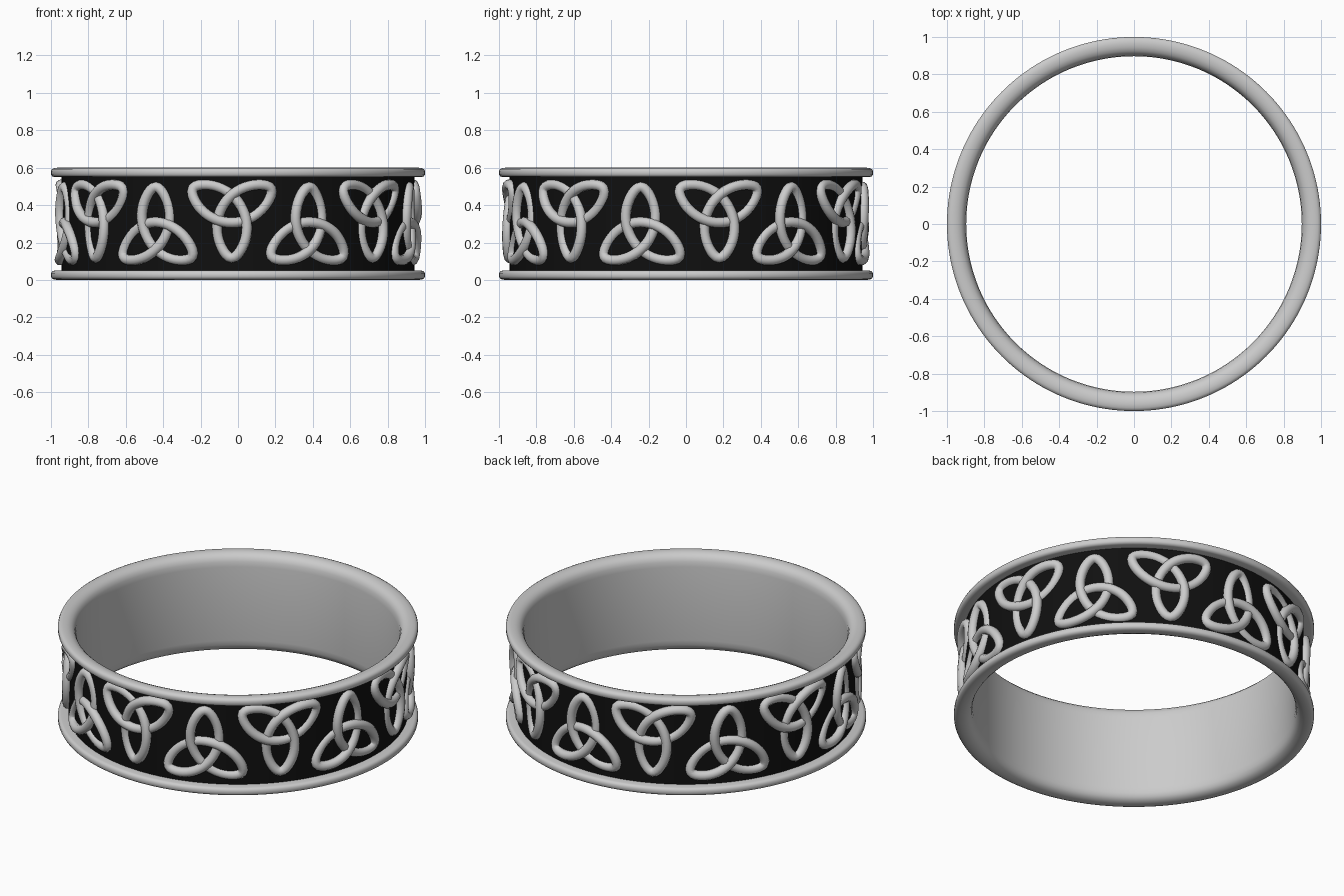
import bpy, bmesh, math
from mathutils import Vector

if "Cube" in bpy.data.objects:
    bpy.data.objects.remove(bpy.data.objects["Cube"])

SEG = 160


def lathe(name, profile, closed):
    """Revolve an (r, z) profile around the z axis."""
    bm = bmesh.new()
    rings = []
    for i in range(SEG):
        a = 2 * math.pi * i / SEG
        rings.append([bm.verts.new((r * math.cos(a), r * math.sin(a), z)) for r, z in profile])
    n = len(profile)
    for i in range(SEG):
        p, q = rings[i], rings[(i + 1) % SEG]
        for j in range(n if closed else n - 1):
            k = (j + 1) % n
            bm.faces.new((p[j], q[j], q[k], p[k]))
    if closed:
        bmesh.ops.recalc_face_normals(bm, faces=bm.faces)
    me = bpy.data.meshes.new(name)
    bm.to_mesh(me)
    bm.free()
    ob = bpy.data.objects.new(name, me)
    bpy.context.collection.objects.link(ob)
    bpy.ops.object.select_all(action='DESELECT')
    ob.select_set(True)
    bpy.context.view_layer.objects.active = ob
    bpy.ops.object.shade_smooth_by_angle(angle=math.radians(40))
    return ob


# Ring body: plain inner wall, rounded rims, recessed channel outside
lower = [(0.935, 0.05), (0.982, 0.05), (0.993, 0.046), (1.0, 0.036), (1.0, 0.018),
         (0.995, 0.008), (0.983, 0.002), (0.965, 0.0), (0.945, 0.002),
         (0.925, 0.010), (0.91, 0.024), (0.901, 0.045), (0.897, 0.075)]
upper = [(r, 0.6 - z) for r, z in reversed(lower)]
lathe("ring_body", lower + upper, True)

# Black enamel band in the channel
black = bpy.data.materials.new("black_enamel")
black.diffuse_color = (0.005, 0.005, 0.005, 1)
black.use_nodes = True
black.node_tree.nodes["Principled BSDF"].inputs["Base Color"].default_value = black.diffuse_color
band = lathe("black_band", [(0.943, 0.045), (0.943, 0.555)], False)
band.data.materials.append(black)


def knot_path(n=28, d=0.74, size=0.247):
    """Three-lobed knot centreline: three arcs joined at softened tips."""
    s = math.sqrt(1 - 0.75 * d * d)
    half = math.radians(210) - math.atan2(s, -d * math.cos(math.pi / 6))
    pts = []
    for k in range(3):
        turn = -k * 2 * math.pi / 3
        c = math.radians(30) + turn
        for i in range(n):
            a = math.radians(210) + turn + half * (2 * i / n - 1)
            pts.append(Vector((d * math.cos(c) + math.cos(a), d * math.sin(c) + math.sin(a))))
    m = len(pts)
    for _ in range(4):
        pts = [(pts[i - 1] + 2 * pts[i] + pts[(i + 1) % m]) / 4 for i in range(m)]
    f = size / max(p.length for p in pts)
    return [(p.x * f, p.y * f, math.sin(2 * math.pi * (i % n) / n)) for i, p in enumerate(pts)]


# Woven knots, alternately point-down and point-up, wrapped round the band
PATH = knot_path()
COUNT = 14
for k in range(COUNT):
    sign = -1 if k % 2 == 0 else 1
    zc = 0.365 if sign < 0 else 0.25
    centre = math.radians(-2) + 2 * math.pi * k / COUNT
    cu = bpy.data.curves.new("knot", 'CURVE')
    cu.dimensions = '3D'
    cu.bevel_depth = 0.028
    cu.bevel_resolution = 3
    sp = cu.splines.new('POLY')
    sp.points.add(len(PATH) - 1)
    sp.use_cyclic_u = True
    sp.use_smooth = True
    for pt, (u, v, w) in zip(sp.points, PATH):
        phi = centre + sign * u / 0.96
        r = 0.944 + 0.012 * w
        pt.co = (r * math.sin(phi), -r * math.cos(phi), zc + sign * v, 1)
    ob = bpy.data.objects.new("knot_%02d" % (k + 1), cu)
    bpy.context.collection.objects.link(ob)
    bpy.ops.object.select_all(action='DESELECT')
    ob.select_set(True)
    bpy.context.view_layer.objects.active = ob
    bpy.ops.object.convert(target='MESH')
    bpy.ops.object.shade_smooth()
